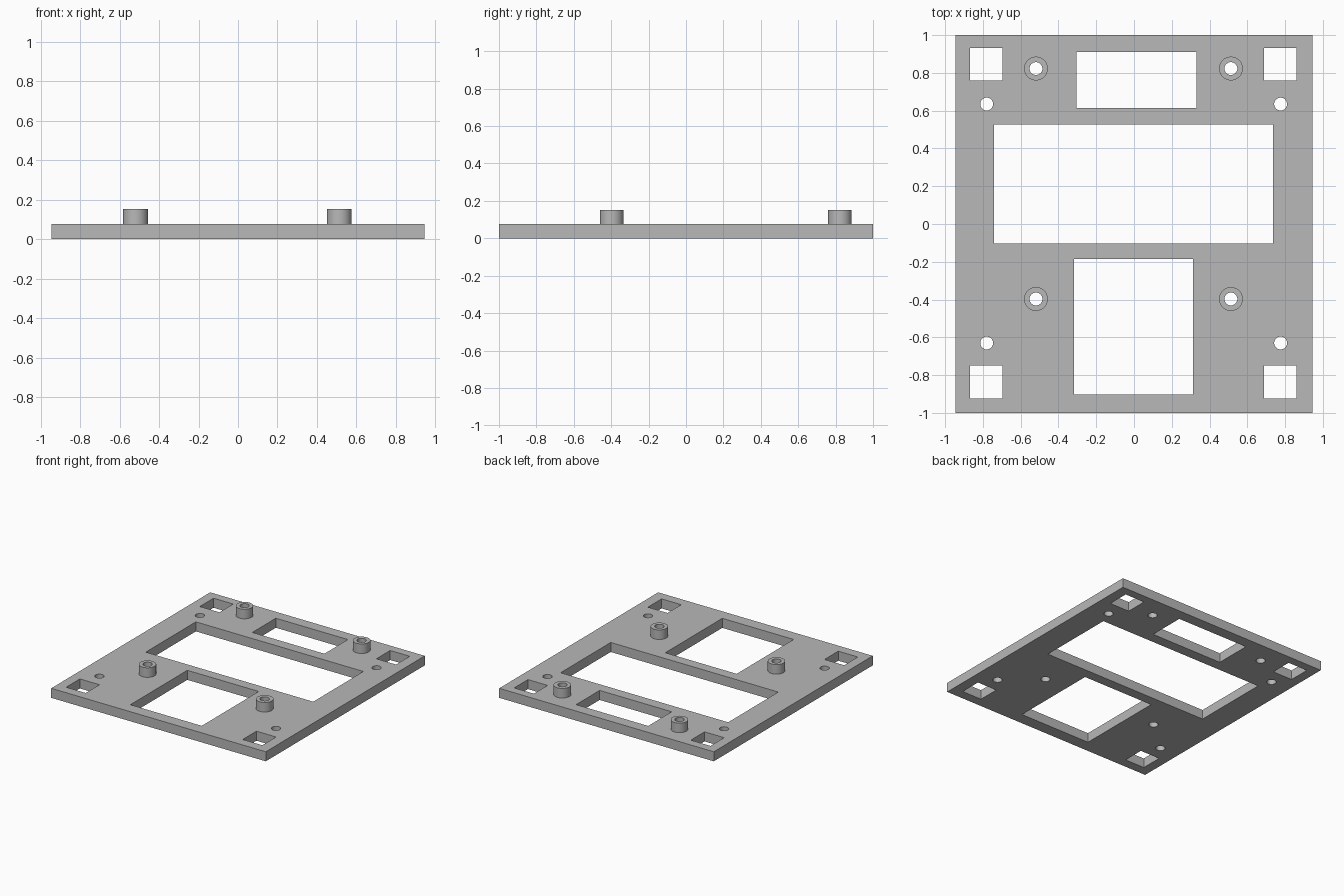
import bpy, bmesh
from math import radians, tau
from mathutils import Matrix, Vector

cube = bpy.data.objects.get("Cube")
if cube:
    bpy.data.objects.remove(cube, do_unlink=True)

grey = bpy.data.materials.new("plain grey")
grey.use_nodes = True
colour = (0.48, 0.48, 0.48, 1)
grey.diffuse_color = colour
grey.node_tree.nodes["Principled BSDF"].inputs["Base Color"].default_value = colour

THICK, TOP = 0.076, 0.152
HOLE_R, POST_R, SIDES = 0.034, 0.063, 48


def add_box(bm, x0, x1, y0, y1, z0, z1):
    size = Matrix.Diagonal((x1 - x0, y1 - y0, z1 - z0, 1))
    place = Matrix.Translation(((x0 + x1) / 2, (y0 + y1) / 2, (z0 + z1) / 2))
    bmesh.ops.create_cube(bm, size=1, matrix=place @ size)


def add_drill(bm, x, y):
    bmesh.ops.create_cone(bm, cap_ends=True, segments=SIDES, radius1=HOLE_R, radius2=HOLE_R,
                          depth=1, matrix=Matrix.Translation((x, y, 0)))


def make_object(name, bm):
    mesh = bpy.data.meshes.new(name)
    bm.to_mesh(mesh)
    bm.free()
    mesh.materials.append(grey)
    obj = bpy.data.objects.new(name, mesh)
    bpy.context.collection.objects.link(obj)
    return obj


def activate(obj):
    bpy.ops.object.select_all(action="DESELECT")
    obj.select_set(True)
    bpy.context.view_layer.objects.active = obj


posts = [(x, y) for x in (-0.519, 0.513) for y in (-0.397, 0.823)]
screw_holes = [(x, y) for x in (-0.78, 0.776) for y in (-0.63, 0.635)]

# Base plate
bm = bmesh.new()
add_box(bm, -0.945, 0.945, -1, 1, 0, THICK)
plate = make_object("base_plate", bm)

# Cutter: three large windows, four corner squares, all round holes
bm = bmesh.new()
windows = [(-0.304, 0.331, 0.614, 0.91),
           (-0.741, 0.735, -0.103, 0.528),
           (-0.317, 0.312, -0.902, -0.185)]
corners = [(x, x + 0.173, y, y + 0.173) for x in (-0.868, 0.688) for y in (-0.923, 0.759)]
for rect in windows + corners:
    add_box(bm, *rect, -0.5, 0.5)
for x, y in posts + screw_holes:
    add_drill(bm, x, y)
cutter = make_object("opening_cutter", bm)
cutter.hide_render = True

activate(plate)
cut = plate.modifiers.new("openings", "BOOLEAN")
cut.operation = "DIFFERENCE"
cut.solver = "EXACT"
cut.object = cutter
bpy.ops.object.modifier_apply(modifier=cut.name)
bpy.data.objects.remove(cutter, do_unlink=True)
bpy.ops.object.shade_smooth_by_angle(angle=radians(30))

# Hollow standoffs, turned from a profile
for i, (x, y) in enumerate(posts):
    bm = bmesh.new()
    profile = [(POST_R, THICK), (POST_R, TOP), (HOLE_R, TOP), (HOLE_R, THICK)]
    verts = [bm.verts.new((r, 0, z)) for r, z in profile]
    edges = [bm.edges.new(pair) for pair in zip(verts, verts[1:])]
    bmesh.ops.spin(bm, geom=verts + edges, cent=(0, 0, 0), axis=(0, 0, 1),
                   angle=tau, steps=SIDES)
    bmesh.ops.remove_doubles(bm, verts=bm.verts, dist=1e-4)
    bm.normal_update()
    # Make the rim face up
    rim = [f for f in bm.faces if abs(f.normal.z) > 0.9]
    if rim[0].normal.z < 0:
        bmesh.ops.reverse_faces(bm, faces=bm.faces)
    post = make_object(f"standoff_{i + 1}", bm)
    post.location = Vector((x, y, 0))
    activate(post)
    bpy.ops.object.shade_smooth_by_angle(angle=radians(30))
